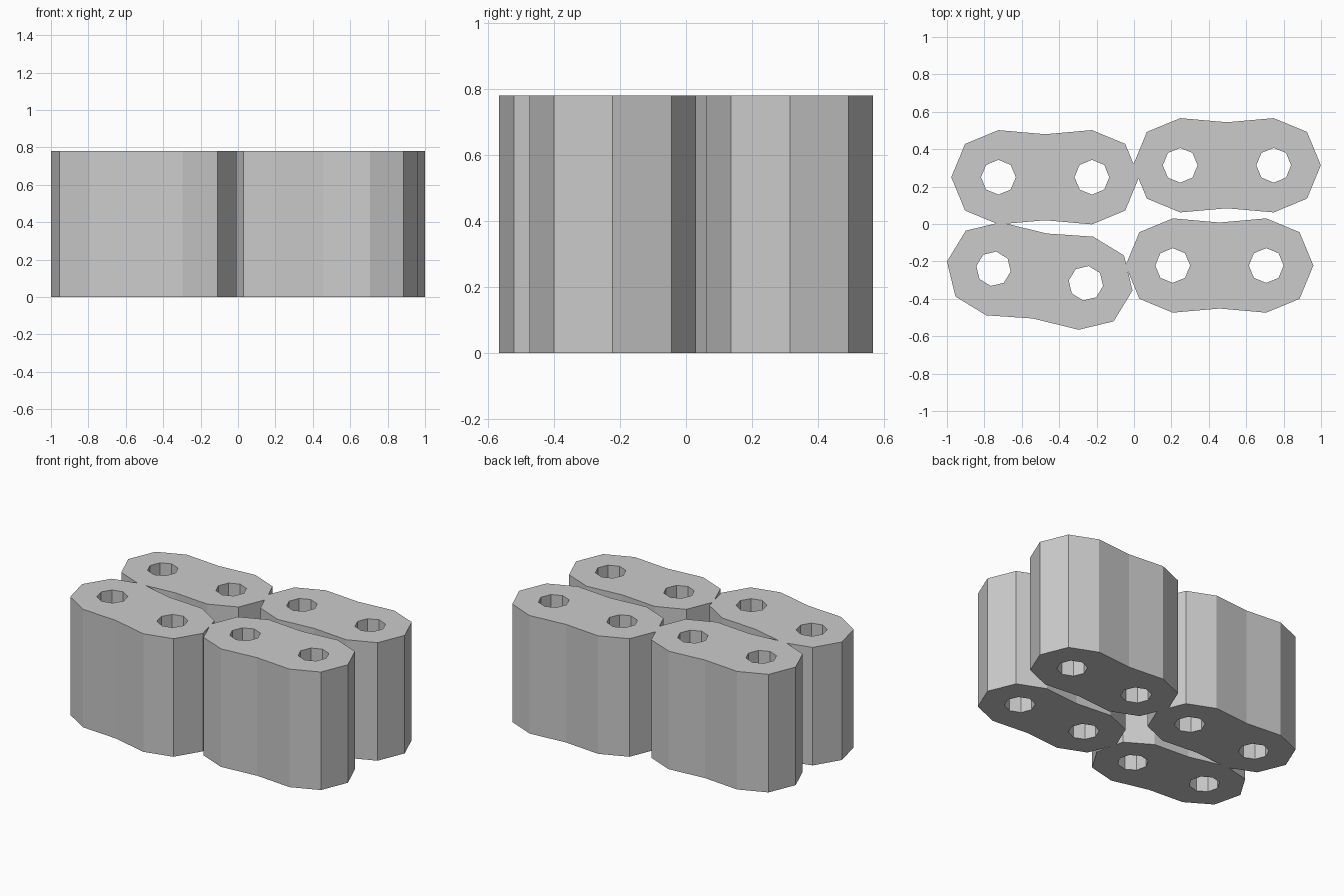
import bpy
import bmesh
from math import cos, sin, pi, radians
from mathutils import Matrix, Vector

HEIGHT = 0.78
REACH = 0.25       # centre of each rounded end from the block centre
END_RADIUS = 0.252
HOLE_RADIUS = 0.093
WAIST = 0.23

if "Cube" in bpy.data.objects:
    bpy.data.objects.remove(bpy.data.objects["Cube"], do_unlink=True)

grey = bpy.data.materials.new("plain grey")
grey.use_nodes = True
colour = (0.6, 0.6, 0.6, 1)
grey.diffuse_color = colour
grey.node_tree.nodes["Principled BSDF"].inputs["Base Color"].default_value = colour


def arc(x, radius, first, last):
    """Points of an octagon about (x, 0), counted in eighths of a turn."""
    return [Vector((x + radius * cos(k * pi / 4), radius * sin(k * pi / 4), 0))
            for k in range(first, last + 1)]


def block_mesh():
    # Outline: two half octagons joined at a slightly pinched waist
    outline = arc(REACH, END_RADIUS, -2, 2) + [Vector((0, WAIST, 0))]
    outline += arc(-REACH, END_RADIUS, 2, 6) + [Vector((0, -WAIST, 0))]
    holes = [arc(x, HOLE_RADIUS, 0, 7) for x in (-REACH, REACH)]

    bm = bmesh.new()
    for loop in [outline] + holes:
        verts = [bm.verts.new(p) for p in loop]
        for a, b in zip(verts, verts[1:] + verts[:1]):
            bm.edges.new((a, b))
    bmesh.ops.triangle_fill(bm, edges=bm.edges[:], use_beauty=True,
                            normal=(0, 0, 1))

    # Pull the pierced plate up into a solid with through holes
    result = bmesh.ops.extrude_face_region(bm, geom=bm.faces[:],
                                           use_keep_orig=True)
    top = [g for g in result["geom"] if isinstance(g, bmesh.types.BMVert)]
    bmesh.ops.translate(bm, verts=top, vec=(0, 0, HEIGHT))
    bmesh.ops.recalc_face_normals(bm, faces=bm.faces[:])
    mesh = bpy.data.meshes.new("pierced_block")
    bm.to_mesh(mesh)
    bm.free()
    mesh.materials.append(grey)
    return mesh


# Four copies of the block, one of them skewed
mesh = block_mesh()
for name, x, y, turn in [
    ("back_right_block", -0.475, 0.25, 0),
    ("back_left_block", 0.497, 0.314, 0),
    ("front_left_block", 0.457, -0.222, 0),
    ("front_right_block", -0.504, -0.278, -8.9),
]:
    block = bpy.data.objects.new(name, mesh)
    block.matrix_world = (Matrix.Translation((x, y, 0))
                          @ Matrix.Rotation(radians(turn), 4, "Z"))
    bpy.context.collection.objects.link(block)
